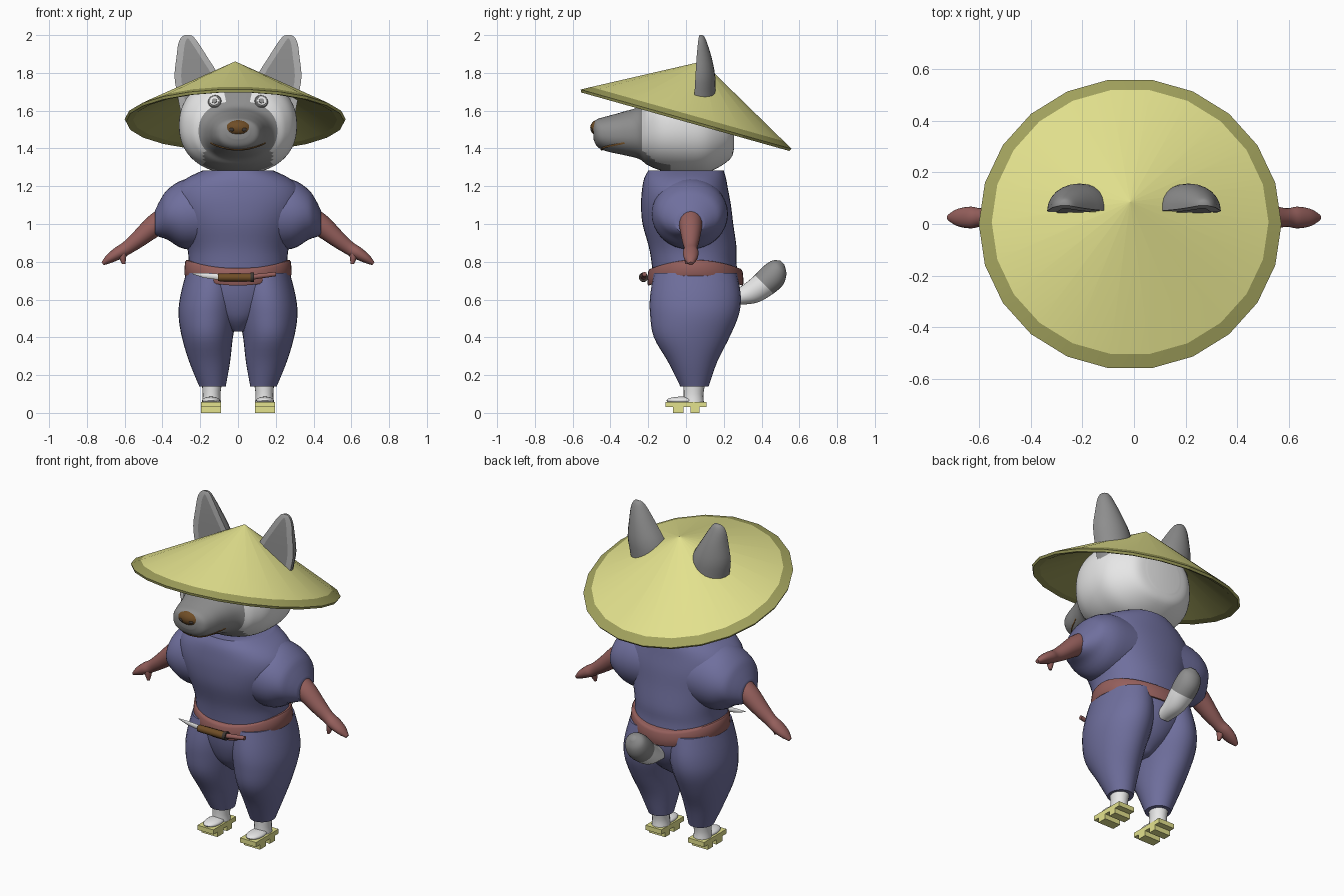
import bpy, bmesh, math
from mathutils import Vector
from mathutils.bvhtree import BVHTree

if "Cube" in bpy.data.objects:
    bpy.data.objects.remove(bpy.data.objects["Cube"])

COL = {
    "blue cloth": (0.16, 0.16, 0.34), "red brown": (0.30, 0.115, 0.107),
    "straw": (0.77, 0.76, 0.27), "dark straw": (0.36, 0.36, 0.11),
    "white fur": (0.80, 0.80, 0.80), "grey fur": (0.27, 0.27, 0.27),
    "pale grey": (0.42, 0.42, 0.42), "brown": (0.16, 0.075, 0.02),
    "dark": (0.05, 0.04, 0.035),
}
MAT = {}
for key, c in COL.items():
    MAT[key] = bpy.data.materials.new(key)
    MAT[key].diffuse_color = (*c, 1)

X, Y, Z = Vector((1, 0, 0)), Vector((0, 1, 0)), Vector((0, 0, 1))


def finish(name, bm, mats, angle=40):
    bmesh.ops.recalc_face_normals(bm, faces=bm.faces)
    me = bpy.data.meshes.new(name)
    bm.to_mesh(me)
    bm.free()
    for m in mats:
        me.materials.append(MAT[m])
    if angle:
        for p in me.polygons:
            p.use_smooth = True
        me.set_sharp_from_angle(angle=math.radians(angle))
    ob = bpy.data.objects.new(name, me)
    bpy.context.collection.objects.link(ob)
    return ob


def spline(rows, steps):
    """Catmull-Rom rows between the key rows."""
    out = []
    for i in range(len(rows) - 1):
        a, b, c, d = (rows[max(i - 1, 0)], rows[i], rows[i + 1],
                      rows[min(i + 2, len(rows) - 1)])
        for k in range(steps):
            t = k / steps
            out.append([0.5 * (2 * q + (r - p) * t + (2 * p - 5 * q + 4 * r - s) * t * t
                               + (3 * q - p - 3 * r + s) * t ** 3)
                        for p, q, r, s in zip(a, b, c, d)])
    return out + [list(rows[-1])]


def loft(name, rows, U, V, mats, n=32, steps=4, power=2.0, paint=None, angle=40, bend=None):
    """Skin ellipse rings (cx, cy, cz, ru, rv) lying in the plane U, V."""
    bm = bmesh.new()
    rings = []
    for cx, cy, cz, ru, rv in spline(rows, steps):
        ring = []
        for k in range(n):
            a = 2 * math.pi * k / n
            c, s = math.cos(a), math.sin(a)
            pu = math.copysign(abs(c) ** (2 / power), c) * max(ru, 0.001)
            pv = math.copysign(abs(s) ** (2 / power), s) * max(rv, 0.001)
            co = Vector((cx, cy, cz)) + U * pu + V * pv
            ring.append(bm.verts.new(bend(co) if bend else co))
        rings.append(ring)
    for i in range(len(rings) - 1):
        for k in range(n):
            j = (k + 1) % n
            f = bm.faces.new((rings[i][k], rings[i][j], rings[i + 1][j], rings[i + 1][k]))
            if paint:
                f.material_index = paint(f.calc_center_median(), i // steps)
    for ring, i in ((rings[0], 0), (rings[-1], len(rows) - 2)):
        f = bm.faces.new(ring)
        if paint:
            f.material_index = paint(f.calc_center_median(), i)
    return finish(name, bm, mats, angle)


def ellipsoid(name, c, r, mat):
    bm = bmesh.new()
    bmesh.ops.create_uvsphere(bm, u_segments=24, v_segments=14, radius=1)
    for v in bm.verts:
        v.co = Vector((v.co.x * r[0] + c[0], v.co.y * r[1] + c[1], v.co.z * r[2] + c[2]))
    return finish(name, bm, [mat])


def box(name, lo, hi, mat):
    bm = bmesh.new()
    bmesh.ops.create_cube(bm, size=1)
    for v in bm.verts:
        v.co = Vector([(l + h) / 2 + q * (h - l) for l, h, q in zip(lo, hi, v.co)])
    return finish(name, bm, [mat], 0)


def disc(name, c, normal, r, mat):
    bm = bmesh.new()
    bmesh.ops.create_cone(bm, cap_ends=True, segments=24, radius1=r, radius2=r * 0.9, depth=0.006)
    q = Z.rotation_difference(normal)
    for v in bm.verts:
        v.co = q @ v.co + c
    return finish(name, bm, [mat])


# Straw hat, tilted back
tilt = math.radians(15.7)
HV, HN = Vector((0, math.cos(tilt), -math.sin(tilt))), Vector((0, math.sin(tilt), math.cos(tilt)))
hat_c = Vector((-0.015, 0, 1.555))
profile = [(0.001, 0.317), (0.535, 0.028), (0.585, 0), (0.578, -0.014), (0.54, -0.004), (0.001, 0.29)]
loft("straw_hat", [(*(hat_c + HN * h), r, r) for r, h in profile], X, HV,
     ["straw", "dark straw"], n=22, steps=1, paint=lambda c, i: 0 if i == 0 else 1, angle=12)


# Head with muzzle, grey mask and forehead stripe
def head_paint(c, i):
    mask = c.y < -0.235
    throat = c.z < 1.38 and c.y < -0.08 and abs(c.x) < 0.18
    stripe = abs(c.x) < 0.065 and c.y < -0.08 and c.z > 1.55
    return 1 if mask or throat or stripe else 0


head_rows = [(0.255, 1.40, 1.62, 0.11), (0.23, 1.34, 1.68, 0.2), (0.12, 1.275, 1.75, 0.29),
             (0, 1.265, 1.78, 0.312), (-0.12, 1.28, 1.76, 0.30), (-0.2, 1.31, 1.71, 0.25),
             (-0.25, 1.345, 1.625, 0.19), (-0.33, 1.365, 1.595, 0.155), (-0.42, 1.385, 1.57, 0.13),
             (-0.47, 1.41, 1.555, 0.105), (-0.49, 1.45, 1.535, 0.06)]
head = loft("head", [(0, y, (a + b) / 2, w, (b - a) / 2) for y, a, b, w in head_rows], X, Z,
            ["white fur", "grey fur"], n=72, steps=6, power=2.25, paint=head_paint)
skin = BVHTree.FromPolygons([v.co.copy() for v in head.data.vertices],
                            [p.vertices[:] for p in head.data.polygons])


def on_face(x, z):
    hit, normal, _, _ = skin.ray_cast(Vector((x, -1, z)), Y)
    return hit, normal


# Nose, nostrils, mouth line
ellipsoid("nose", (0, -0.457, 1.509), (0.078, 0.05, 0.045), "brown")
for s in (-1, 1):
    ellipsoid("nostril", (s * 0.032, -0.498, 1.5), (0.014, 0.008, 0.01), "dark")
mouth = []
for k in range(25):
    x = -0.145 + 0.29 * k / 24
    hit, _ = on_face(x, 1.395 + 0.035 * (x / 0.145) ** 2)
    if hit:
        mouth.append((*hit, 0.006, 0.006))
loft("mouth", mouth, Y, Z, ["brown"], n=8, steps=1)

for s in (-1, 1):
    # Eyes: stacked thin discs
    hit, nrm = on_face(s * 0.123, 1.648)
    for part, r, off, m in (("eye_rim", 0.036, 0.005, "grey fur"), ("eye_white", 0.027, 0.008, "white fur"),
                            ("pupil", 0.015, 0.011, "grey fur")):
        disc(part, hit + nrm * off, nrm, r, m)

    # Ears: flat front, rounded back
    ear = spline([(1.57, 0.20, 0.10, 0.045, 0.11), (1.68, 0.2, 0.12, 0.045, 0.11),
                  (1.78, 0.218, 0.118, 0.05, 0.105), (1.88, 0.243, 0.083, 0.056, 0.08),
                  (1.955, 0.262, 0.054, 0.063, 0.05), (1.99, 0.267, 0.032, 0.068, 0.03),
                  (2.0, 0.267, 0.014, 0.072, 0.015)], 3)
    bm = bmesh.new()
    rings = []
    for z, xc, w, yf, d in ear:
        rings.append([bm.verts.new((s * (xc + w * math.cos(math.pi * k / 12)),
                                    yf + d * math.sin(math.pi * k / 12), z)) for k in range(13)])
    for a, b in zip(rings, rings[1:]):
        for k in range(13):
            j = (k + 1) % 13
            bm.faces.new((a[k], a[j], b[j], b[k])).material_index = 1 if k == 12 else 0
    bm.faces.new(rings[0])
    bm.faces.new(rings[-1])
    finish("ear", bm, ["grey fur", "pale grey"])
    bm = bmesh.new()
    strip = [[bm.verts.new((s * (xc + e * (w - 0.035)), yf - 0.004, z)) for e in (-1, 1)]
             for z, xc, w, yf, d in ear if w > 0.038]
    for a, b in zip(strip, strip[1:]):
        bm.faces.new((a[0], a[1], b[1], b[0]))
    finish("inner_ear", bm, ["grey fur"])

    # Sleeve, arm and thumb
    loft("sleeve", [(s * x, 0.02, z, ry, rz) for x, z, rz, ry in
                    ((0.12, 1.06, 0.19, 0.2), (0.28, 1.052, 0.185, 0.2), (0.37, 1.05, 0.135, 0.17),
                     (0.41, 1.03, 0.1, 0.125), (0.44, 1.005, 0.065, 0.075))], Y, Z, ["blue cloth"])
    AV = Vector((s * 0.55, 0, 0.83))
    loft("arm", [(s * x, 0.025, z, ry, rz) for x, z, ry, rz in
                 ((0.38, 1.03, 0.065, 0.065), (0.45, 0.985, 0.06, 0.058), (0.53, 0.918, 0.047, 0.045),
                  (0.59, 0.872, 0.036, 0.036), (0.63, 0.848, 0.042, 0.034), (0.68, 0.817, 0.034, 0.025),
                  (0.717, 0.79, 0.012, 0.01))], Y, AV, ["red brown"], n=20)
    loft("thumb", [(s * 0.61, 0.015, 0.86, 0.02, 0.025), (s * 0.61, 0.01, 0.82, 0.018, 0.02),
                   (s * 0.605, 0.005, 0.787, 0.008, 0.008)], X, Y, ["red brown"], n=12)

    # Trouser leg
    loft("trouser_leg", [(s * x, y, z, rx, ry) for z, x, y, rx, ry in
                         ((0.14, 0.135, 0.045, 0.07, 0.075), (0.27, 0.15, 0.035, 0.108, 0.13),
                          (0.4, 0.162, 0.03, 0.135, 0.2), (0.52, 0.16, 0.045, 0.155, 0.235),
                          (0.62, 0.15, 0.05, 0.155, 0.24), (0.74, 0.135, 0.05, 0.14, 0.22))],
         X, Y, ["blue cloth"])

    # Ankle, foot and wooden sandal
    loft("ankle", [(s * 0.14, 0.04, 0.055, 0.05, 0.055), (s * 0.14, 0.04, 0.1, 0.047, 0.052),
                   (s * 0.138, 0.045, 0.17, 0.055, 0.06)], X, Y, ["white fur"], n=20)
    ellipsoid("foot", (s * 0.143, -0.025, 0.066), (0.047, 0.078, 0.02), "white fur")
    for part, y0, y1, z0, z1 in (("sandal_sole", -0.108, 0.108, 0.03, 0.058),
                                 ("sandal_front_tooth", -0.07, -0.012, 0, 0.032),
                                 ("sandal_back_tooth", 0.024, 0.072, 0, 0.032)):
        x0, x1 = sorted((s * 0.09, s * 0.197))
        box(part, (x0, y0, z0), (x1, y1, z1), "straw")

# Shirt torso and hips
loft("shirt", [(0, y, z, rx, ry) for z, y, rx, ry in
               ((0.72, 0.05, 0.265, 0.225), (0.8, 0.042, 0.262, 0.225), (0.88, 0.035, 0.27, 0.232),
                (1.0, 0.01, 0.31, 0.24), (1.1, 0, 0.345, 0.238), (1.18, -0.005, 0.335, 0.228),
                (1.24, -0.005, 0.275, 0.217), (1.282, 0, 0.19, 0.2))], X, Y, ["blue cloth"], n=40, power=2.2)
loft("trouser_seat", [(0, y, z, rx, ry) for z, y, rx, ry in
                      ((0.43, 0.03, 0.04, 0.09), (0.5, 0.04, 0.14, 0.17), (0.6, 0.05, 0.24, 0.22),
                       (0.7, 0.05, 0.268, 0.235), (0.76, 0.05, 0.265, 0.23))], X, Y, ["blue cloth"], n=40)


# Belt that dips at front and back
def sag(co):
    return co - Z * 0.052 * min(1, abs(co.y - 0.05) / 0.25) ** 2


loft("belt", [(0, 0.05, 0.725, 0.275, 0.245), (0, 0.05, 0.735, 0.284, 0.254),
              (0, 0.05, 0.8, 0.28, 0.25), (0, 0.05, 0.81, 0.268, 0.238)],
     X, Y, ["red brown"], n=48, steps=2, bend=sag)

# Knife tucked at the belt
loft("knife_handle", [(-0.105, -0.225, 0.717, 0.02, 0.02), (0.065, -0.225, 0.717, 0.022, 0.022)],
     Y, Z, ["brown"], n=12, steps=1)
loft("knife_band", [(0.065, -0.225, 0.717, 0.025, 0.025), (0.085, -0.225, 0.719, 0.025, 0.025)],
     Y, Z, ["dark"], n=12, steps=1)
loft("knife_cord", [(0.08, -0.225, 0.72, 0.015, 0.015), (0.2, -0.22, 0.735, 0.012, 0.012)],
     Y, Z, ["red brown"], n=10, steps=1)
loft("knife_blade", [(-0.1, -0.225, 0.72, 0.006, 0.016), (-0.18, -0.225, 0.728, 0.005, 0.013),
                     (-0.24, -0.225, 0.738, 0.002, 0.003)], Y, Z, ["white fur"], n=8, steps=1)

# Tail, white with a grey tip
loft("tail", [(0, 0.24, 0.6, 0.04, 0.04), (0, 0.33, 0.625, 0.055, 0.06), (0, 0.4, 0.67, 0.068, 0.068),
              (0, 0.46, 0.725, 0.07, 0.072), (0, 0.495, 0.77, 0.055, 0.052), (0, 0.51, 0.795, 0.015, 0.015)],
     X, Vector((0, -0.7, 0.71)), ["white fur", "grey fur"], n=24, steps=5,
     paint=lambda c, i: 1 if c.y + c.z > 1.1 else 0)

for m in bpy.data.materials:
    if m.users and not m.is_grease_pencil:
        m.use_nodes = True
        m.node_tree.nodes["Principled BSDF"].inputs["Base Color"].default_value = m.diffuse_color
